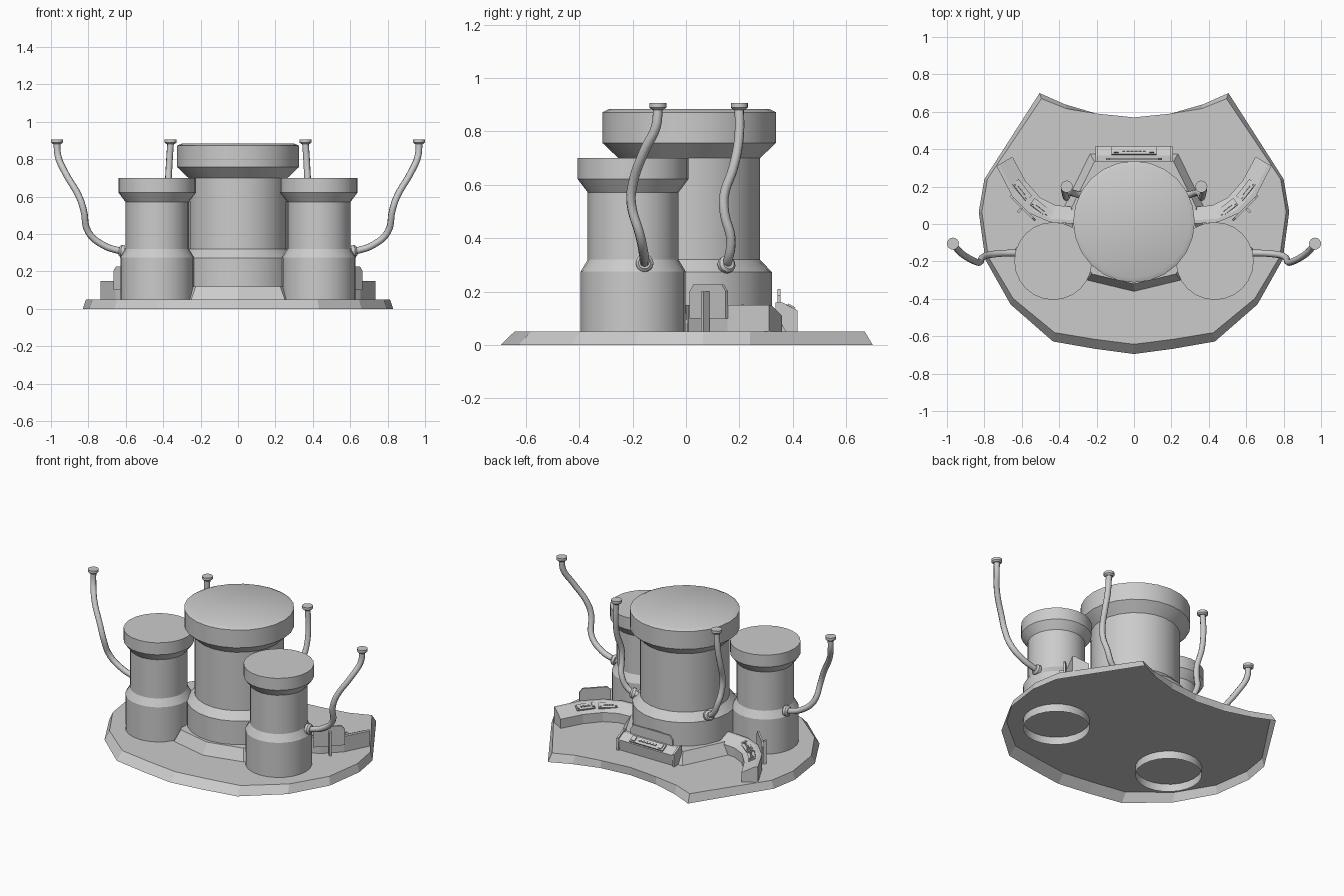
import bpy, bmesh, math
from mathutils import Vector, Matrix

if "Cube" in bpy.data.objects:
    bpy.data.objects.remove(bpy.data.objects["Cube"])


def make(name, verts, faces, smooth=False):
    me = bpy.data.meshes.new(name)
    me.from_pydata([tuple(v) for v in verts], [], faces)
    bm = bmesh.new()
    bm.from_mesh(me)
    bmesh.ops.recalc_face_normals(bm, faces=bm.faces)
    bm.to_mesh(me)
    bm.free()
    ob = bpy.data.objects.new(name, me)
    bpy.context.collection.objects.link(ob)
    if smooth:
        bpy.ops.object.select_all(action='DESELECT')
        ob.select_set(True)
        bpy.context.view_layer.objects.active = ob
        bpy.ops.object.shade_smooth_by_angle(angle=math.radians(30))
    return ob


def loft(name, rings, smooth=False, start=False, end=True):
    """Skin a list of equal-length closed rings."""
    n = len(rings[0])
    verts = [v for r in rings for v in r]
    faces = []
    for k in range(len(rings) - 1):
        for i in range(n):
            j = (i + 1) % n
            faces.append((k*n + i, k*n + j, (k+1)*n + j, (k+1)*n + i))
    if start:
        faces.append(tuple(range(n))[::-1])
    if end:
        faces.append(tuple(range((len(rings)-1)*n, len(rings)*n)))
    return make(name, verts, faces, smooth)


def lathe(name, profile, cx, cy, sides=24):
    rings = [[(cx + r*math.cos(2*math.pi*i/sides), cy + r*math.sin(2*math.pi*i/sides), z)
              for i in range(sides)] for r, z in profile]
    return loft(name, rings, smooth=True)


def mirrored(half):
    """Complete an outline listed front to back on +x."""
    return half + [(-x, y) for x, y in reversed(half) if abs(x) > 1e-6]


def disc(name, pos, axis, radius, depth):
    q = Vector((0, 0, 1)).rotation_difference(Vector(axis))
    ring = lambda r, h: [Vector(pos) + q @ Vector((r*math.cos(a*math.pi/8), r*math.sin(a*math.pi/8), h))
                         for a in range(16)]
    return loft(name, [ring(radius*.7, -depth*.9), ring(radius, -depth*.4), ring(radius, depth*.5)],
                smooth=True, start=True)


def pipe(name, pts, radius=.018):
    cu = bpy.data.curves.new(name, 'CURVE')
    cu.dimensions = '3D'
    cu.bevel_depth = radius
    cu.bevel_resolution = 2
    cu.resolution_u = 5
    sp = cu.splines.new('BEZIER')
    sp.bezier_points.add(len(pts) - 1)
    for b, p in zip(sp.bezier_points, pts):
        b.co = p
        b.handle_left_type = b.handle_right_type = 'AUTO'
    ob = bpy.data.objects.new(name, cu)
    bpy.context.collection.objects.link(ob)


def box(name, center, ax, ay, size):
    """Box with local x along ax and local y near ay."""
    ax = Vector(ax).normalized()
    az = ax.cross(Vector(ay)).normalized()
    ay = az.cross(ax)
    c = Vector(center)
    ring = lambda h: [c + ax*sx*size[0]/2 + ay*sy*size[1]/2 + az*h*size[2]/2
                      for sx, sy in ((-1, -1), (1, -1), (1, 1), (-1, 1))]
    return loft(name, [ring(-1), ring(1)], start=True)


def screen(name, center, along, width, z0, z1):
    """Thin upright panel with chamfered top corners."""
    a = Vector(along).normalized()
    n = a.cross(Vector((0, 0, 1)))
    w = width/2
    prof = [(-w, z0), (w, z0), (w, z1 - .025), (w - .02, z1), (-w + .02, z1), (-w, z1 - .025)]
    ring = lambda t: [Vector((center[0], center[1], 0)) + a*u + n*t + Vector((0, 0, z)) for u, z in prof]
    return loft(name, [ring(-.006), ring(.006)], start=True)


def keyboard(name, center, along, across, length):
    """Raised slab with a row of buttons and a small display."""
    a, c, p = Vector(along).normalized(), Vector(across).normalized(), Vector(center)
    n = a.cross(c).normalized()
    if n.z < 0:
        n = -n
    box(name + "_slab", p, a, c, (length, .045, .016))
    for i in range(6):
        box(name + "_button", p + a*(i - 2.5)*length*.09 + n*.01, a, c, (length*.06, .012, .008))
    for s in (-1, 1):
        box(name + "_display", p + a*s*length*.4 + n*.01, a, c, (length*.1, .03, .008))


# Base platform: open-bottomed shell with concave rear edge
half = [(0, -.695), (.21, -.667), (.433, -.628), (.66, -.43), (.795, -.19), (.83, .064),
        (.80, .24), (.505, .70), (.37, .64), (.20, .59), (0, .57)]
outline = mirrored(half)
top = [(x*.98, y*.925 if y < 0 else (y - .03*max(0, (y - .45)/.25)*(abs(x) > .3)))
       for x, y in outline]
loft("base_platform", [[(x, y, 0) for x, y in outline], [(x, y, .05) for x, y in top]])

# Faceted plinth under the main tower
pl = mirrored([(0, -.36), (.25, -.30), (.36, -.10), (.37, .10), (.235, .375)])
loft("tower_plinth", [[(x, y, .05) for x, y in pl],
                      [(x*.9, y*.89, .12) for x, y in pl]])

# Main tower
lathe("main_tower", [(.31, .05), (.31, .273), (.265, .32), (.265, .70), (.325, .757),
                     (.325, .872), (.30, .884)], 0, .012)

for s, side in ((1, "right"), (-1, "left")):
    M = lambda pts: [(s*x, y, z) for x, y, z in pts]

    # Side tower, running down through the platform
    lathe(side + "_tower", [(.197, 0), (.197, .275), (.17, .32), (.17, .572), (.208, .622),
                            (.208, .70)], s*.432, -.198)

    # Outer pipe with flanges
    p = M([(.58, -.155, .30), (.64, -.155, .312), (.72, -.158, .34), (.80, -.172, .41),
           (.826, -.205, .53), (.85, -.20, .60), (.925, -.155, .73), (.963, -.112, .82), (.968, -.105, .895)])
    pipe(side + "_outer_pipe", p)
    disc(side + "_outer_pipe_mount", (s*.618, -.155, .307), (-s, 0, -.1), .033, .02)
    disc(side + "_outer_pipe_cap", (s*.968, -.105, .897), (0, 0, 1), .032, .018)

    # Rear pipe with flanges
    p = M([(.24, .145, .295), (.30, .158, .32), (.345, .168, .40), (.36, .145, .49),
           (.363, .143, .56), (.372, .176, .66), (.368, .198, .77), (.36, .20, .895)])
    pipe(side + "_rear_pipe", p)
    disc(side + "_rear_pipe_mount", (s*.272, .152, .302), (-s*.85, -.45, -.3), .033, .02)
    disc(side + "_rear_pipe_cap", (s*.36, .20, .897), (0, 0, 1), .032, .018)

    # Curved console: sloped top, high on the outer edge
    outer = [(.735, .31), (.655, .155), (.555, .055), (.45, .01), (.30, .0)]
    inner = [(.65, .36), (.58, .23), (.50, .14), (.42, .10), (.30, .09)]
    rings = []
    for (ox, oy), (ix, iy) in zip(outer, inner):
        mx, my = ox + (ix - ox)*.2, oy + (iy - oy)*.2
        rings.append(M([(ox, oy, .05), (ox, oy, .15), (mx, my, .15), (ix, iy, .11), (ix, iy, .05)]))
    loft(side + "_console", rings, start=True)
    along = (s*.10, .10, 0)
    screen(side + "_console_screen", (s*.595, .085), along, .19, .10, .227)
    box(side + "_screen_support", (s*.612, .072, .125), along, (-s*.1, .1, 0), (.014, .03, .15))
    for k, (cx, cy) in enumerate(((.60, .18), (.50, .085))):
        keyboard(side + "_console_keys", (s*cx, cy, .134), (s*.09, .115 if k == 0 else .07, 0),
                 (-s*.08, .07, -.042), .115)

# Rear console
prof = [(.335, .05), (.405, .05), (.415, .12), (.365, .148), (.335, .148)]
loft("rear_console", [[(x, y, z) for y, z in prof] for x in (-.2, .2)], start=True)
screen("rear_console_screen", (0, .348), (1, 0, 0), .30, .10, .21)
keyboard("rear_console_keys", (0, .39, .136), (1, 0, 0), (0, .05, -.028), .24)
for s in (-1, 1):
    loft("rear_console_end", [[(s*x, .335, .05), (s*x, .417, .05), (s*x, .417, .13), (s*x, .36, .16),
                               (s*x, .335, .16)] for x in (.195, .207)], start=True)
